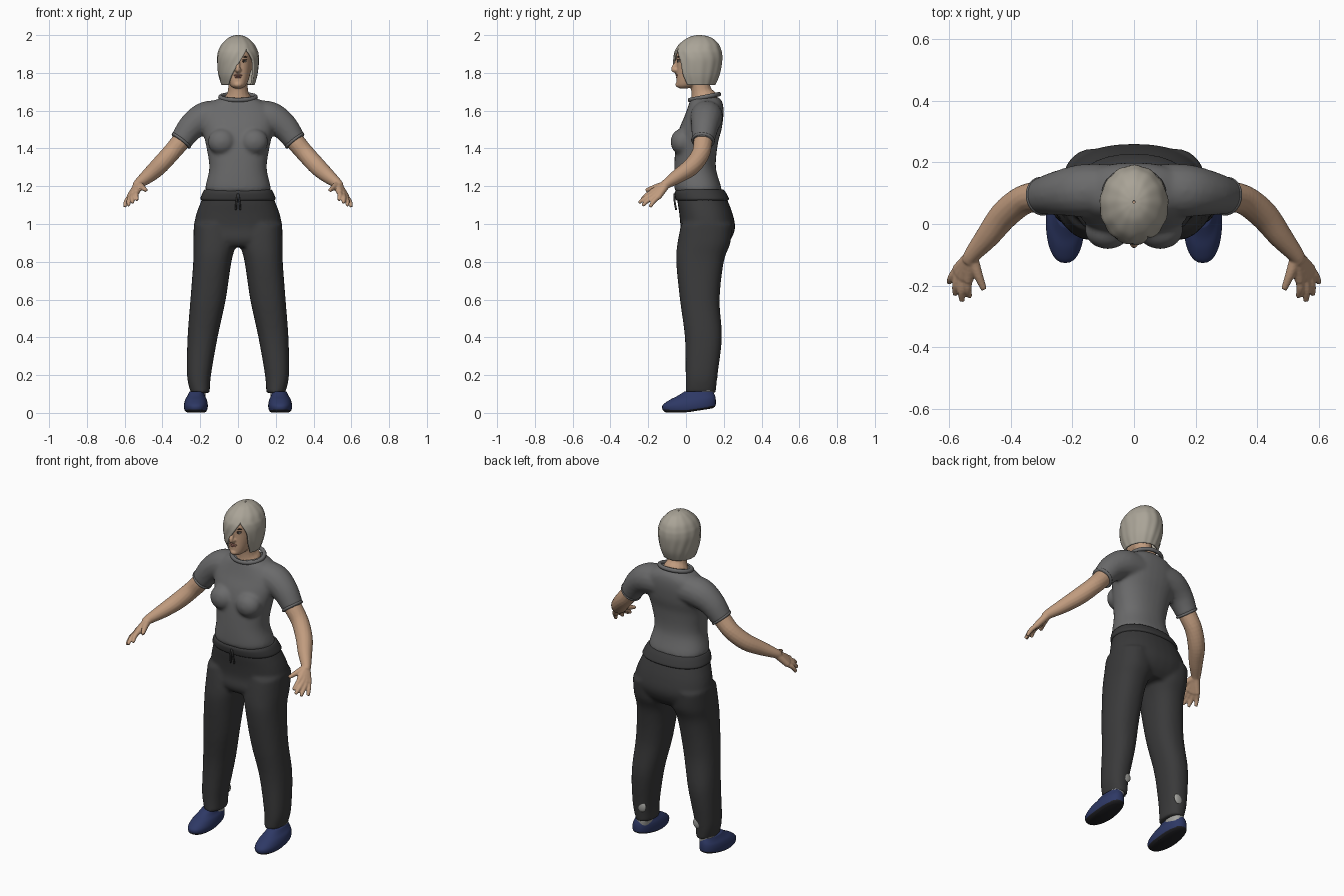
import bpy, bmesh, math
from mathutils import Vector, Matrix

cube = bpy.data.objects.get("Cube")
if cube:
    bpy.data.objects.remove(cube)


def material(name, rgb):
    m = bpy.data.materials.new(name)
    m.use_nodes = True
    m.diffuse_color = (*rgb, 1)
    m.node_tree.nodes["Principled BSDF"].inputs["Base Color"].default_value = (*rgb, 1)
    return m


SKIN = material("skin", (.53, .33, .21))
SHIRT = material("grey shirt", (.145, .145, .147))
TROUSERS = material("charcoal trousers", (.042, .042, .043))
HAIR = material("ash blonde hair", (.40, .37, .31))
SHOE = material("navy shoe", (.027, .04, .13))
SOLE = material("dark sole", (.015, .015, .018))
SOCK = material("light grey sock", (.36, .36, .34))
LIPS = material("lips", (.38, .17, .13))
WHITE = material("eye white", (.6, .57, .52))
DARK = material("dark brown", (.03, .02, .015))


def resample(rows, n=5):
    """Smooth spline through rows of numbers."""
    out = []
    for i in range(len(rows) - 1):
        p = [rows[min(max(i + k, 0), len(rows) - 1)] for k in (-1, 0, 1, 2)]
        for j in range(n):
            t = j / n
            out.append([b + .5 * t * (c - a + t * (2*a - 5*b + 4*c - d + t * (3*(b - c) + d - a)))
                        for a, b, c, d in zip(*p)])
    return out + [list(rows[-1])]


def skin_rings(bm, rings, caps=True, closed=True):
    rings = [[bm.verts.new(p) for p in r] for r in rings]
    n = len(rings[0])
    for a, b in zip(rings, rings[1:]):
        for i in range(n if closed else n - 1):
            j = (i + 1) % n
            bm.faces.new((a[i], a[j], b[j], b[i]))
    if caps:
        bm.faces.new(rings[0][::-1])
        bm.faces.new(rings[-1])


def loft(bm, rows, s=1, sides=32):
    """Rows: z, x0, x1, y0, y1 of rounded horizontal sections."""
    rings = []
    for z, x0, x1, y0, y1 in resample(rows):
        ring = []
        for i in range(sides):
            a = math.tau * i / sides
            c, d = [math.copysign(abs(v) ** .87, v) for v in (math.cos(a), math.sin(a))]
            ring.append((s * ((x0 + x1) + (x1 - x0) * c) / 2, (y0 + y1 + (y1 - y0) * d) / 2, z))
        rings.append(ring)
    skin_rings(bm, rings)


def body(bm, rows):
    """Centred sections: z, half width, y0, y1."""
    loft(bm, [(z, -w, w, a, b) for z, w, a, b in rows])


def tube(bm, rows, s=1, sides=16):
    """Rows: x, y, z, radius along a limb."""
    pts = resample(rows)
    rings = []
    for i, (x, y, z, r) in enumerate(pts):
        d = Vector(pts[min(i + 1, len(pts) - 1)][:3]) - Vector(pts[max(i - 1, 0)][:3])
        q = d.to_track_quat('Z', 'Y')
        ring = []
        for k in range(sides):
            a = math.tau * k / sides
            v = Vector((x, y, z)) + q @ Vector((r * math.cos(a), r * math.sin(a), 0))
            ring.append((s * v.x, v.y, v.z))
        rings.append(ring)
    skin_rings(bm, rings)


def ball(bm, loc, size):
    bmesh.ops.create_uvsphere(bm, u_segments=20, v_segments=12, radius=1,
                              matrix=Matrix.Translation(loc) @ Matrix.Diagonal((*size, 1)))


def finish(bm, name, mat, voxel=0, smooth=3):
    bmesh.ops.recalc_face_normals(bm, faces=bm.faces)
    me = bpy.data.meshes.new(name)
    bm.to_mesh(me)
    bm.free()
    me.materials.append(mat)
    for p in me.polygons:
        p.use_smooth = True
    ob = bpy.data.objects.new(name, me)
    bpy.context.collection.objects.link(ob)
    if voxel:
        m = ob.modifiers.new("Blend", 'REMESH')
        m.mode, m.voxel_size, m.use_smooth_shade = 'VOXEL', voxel, True
        m = ob.modifiers.new("Soften", 'SMOOTH')
        m.iterations = smooth
    return ob


def ring(name, mat, loc, direction, major, minor, squash=1):
    bpy.ops.mesh.primitive_torus_add(major_segments=40, minor_segments=10,
                                     major_radius=major, minor_radius=minor, location=loc)
    ob = bpy.context.object
    ob.name = name
    ob.rotation_euler = Vector(direction).to_track_quat('Z', 'Y').to_euler()
    ob.scale.y = squash
    ob.data.materials.append(mat)
    bpy.ops.object.shade_smooth()


SIDES = ((1, "left"), (-1, "right"))

# Shirt: torso, bust and sleeves blended together
bm = bmesh.new()
body(bm, [(1.17, .168, -.055, .19), (1.2, .172, -.062, .185), (1.3, .152, -.062, .158),
          (1.42, .17, -.055, .168), (1.5, .19, -.037, .188), (1.57, .2, -.008, .198),
          (1.62, .17, .01, .198), (1.65, .13, .02, .19), (1.67, .09, .03, .175)])
for s, side in SIDES:
    ball(bm, (s * .085, -.02, 1.435), (.075, .062, .07))
    tube(bm, [(.08, .11, 1.57, .085), (.17, .108, 1.562, .086), (.245, .1, 1.515, .073),
              (.305, .09, 1.435, .059)], s)
finish(bm, "shirt", SHIRT, .01, 5)
ring("collar", SHIRT, (0, .098, 1.672), (0, -.2, 1), .093, .012, .86)
for s, side in SIDES:
    ring(side + "_sleeve_cuff", SHIRT, (s * .3, .09, 1.442), (s * .6, -.1, -.75), .055, .008)

# Trousers: hips and legs blended together
bm = bmesh.new()
body(bm, [(1.175, .172, -.045, .195), (1.12, .196, -.045, .222), (1.05, .222, -.035, .248),
          (.98, .234, -.03, .26), (.92, .23, -.04, .238), (.88, .2, -.02, .2)])
for s, side in SIDES:
    loft(bm, [(1., .03, .234, -.025, .245), (.9, .012, .237, -.045, .235), (.8, .035, .237, -.052, .2),
              (.6, .065, .252, -.032, .178), (.4, .108, .267, -.006, .19),
              (.2, .143, .27, -.002, .167), (.105, .15, .25, -.002, .157)], s)
finish(bm, "trousers", TROUSERS, .011, 4)
bm = bmesh.new()
body(bm, [(1.125, .192, -.05, .222), (1.135, .199, -.056, .227), (1.165, .188, -.06, .212),
          (1.182, .178, -.05, .198)])
finish(bm, "waistband", TROUSERS)
bm = bmesh.new()
for s, side in SIDES:
    tube(bm, [(0, -.06, 1.16, .006), (.008, -.06, 1.12, .005), (.012, -.052, 1.075, .005)], s)
finish(bm, "drawstring", TROUSERS)

# Arms with hands
palm_start = (.525, -.1, 1.215, .022)
knuckles = [(.538, -.183, 1.166), (.555, -.175, 1.155), (.567, -.163, 1.147), (.575, -.148, 1.142)]
tips = [(.533, -.236, 1.125), (.558, -.25, 1.112), (.58, -.23, 1.097), (.6, -.19, 1.09)]
for s, side in SIDES:
    bm = bmesh.new()
    tube(bm, [(.25, .1, 1.51, .05), (.305, .09, 1.435, .05), (.36, .077, 1.37, .048),
              (.42, .03, 1.305, .047), (.475, -.04, 1.255, .039), (.525, -.1, 1.215, .027),
              (.535, -.12, 1.2, .024)], s)
    for k, t in zip(knuckles, tips):
        tube(bm, [palm_start, (*k, .017)], s)
        mid = Vector(k).lerp(Vector(t), .5) + Vector((.004, -.003, .004))
        tube(bm, [(*k, .014), (*mid, .0125), (*t, .009)], s)
    tube(bm, [(.525, -.11, 1.208, .02), (.508, -.16, 1.195, .016), (.487, -.212, 1.178, .01)], s)
    finish(bm, side + "_arm", SKIN, .005, 2)

# Shoes, socks and the worn patch at each calf
for s, side in SIDES:
    bm = bmesh.new()
    loft(bm, [(.002, .175, .27, -.105, .14), (.014, .163, .283, -.122, .155),
              (.04, .16, .286, -.124, .158), (.068, .165, .28, -.088, .157),
              (.09, .175, .268, -.045, .153), (.112, .18, .258, -.01, .145)], s)
    for v in bm.verts:
        v.co.z += max(0, v.co.y) * .16 * max(0, 1 - v.co.z / .1)
    shoe = finish(bm, side + "_shoe", SHOE)
    shoe.data.materials.append(SOLE)
    for p in shoe.data.polygons:
        p.material_index = int(p.normal.z < -.35)
    bm = bmesh.new()
    loft(bm, [(.06, .175, .255, .03, .145), (.1, .172, .252, .03, .149), (.14, .175, .25, .03, .148)], s)
    finish(bm, side + "_sock", SOCK)
    bm = bmesh.new()
    ball(bm, (s * .187, .156, .2), (.03, .011, .032))
    finish(bm, side + "_calf_patch", SOCK)

# Head, nose and neck
bm = bmesh.new()
body(bm, [(1.718, .02, -.035, .01), (1.732, .04, -.048, .06), (1.76, .055, -.05, .11),
          (1.8, .066, -.049, .14), (1.85, .074, -.048, .16), (1.9, .074, -.05, .165),
          (1.95, .06, -.025, .14), (1.972, .03, .02, .1)])
tube(bm, [(0, -.042, 1.875, .009), (0, -.056, 1.845, .01), (0, -.067, 1.82, .013), (0, -.05, 1.808, .012)])
ball(bm, (0, -.04, 1.738), (.022, .016, .016))
tube(bm, [(0, .1, 1.63, .08), (0, .092, 1.67, .07), (0, .08, 1.71, .053), (0, .065, 1.8, .052)])
for s, side in SIDES:
    ball(bm, (s * .011, -.054, 1.816), (.009, .01, .008))
    ball(bm, (s * .074, .05, 1.845), (.012, .018, .03))
finish(bm, "head", SKIN, .005, 2)

# Face details
bm = bmesh.new()
ball(bm, (0, -.044, 1.787), (.024, .011, .006))
ball(bm, (0, -.043, 1.777), (.02, .011, .006))
finish(bm, "lips", LIPS)
for s, side in SIDES:
    for part, mat, loc, size in (
            ("eye", WHITE, (.03, -.036, 1.862), (.014, .01, .006)),
            ("iris", DARK, (.029, -.042, 1.862), (.006, .006, .006)),
            ("eyelid", DARK, (.031, -.036, 1.869), (.017, .011, .003)),
            ("eyebrow", DARK, (.031, -.037, 1.885), (.019, .01, .004))):
        bm = bmesh.new()
        ball(bm, (s * loc[0], *loc[1:]), size)
        finish(bm, side + "_" + part, mat)

# Bob hair: a strip wrapped round the head, open at the face with a swept fringe
rows = [(1.735, .088, -.035, .155, 1., -.6), (1.79, .103, -.06, .178, .9, -.32),
        (1.86, .111, -.067, .19, .8, .09), (1.9, .108, -.064, .19, .62, .32),
        (1.925, .1, -.054, .184, .47, .46), (1.955, .083, -.032, .17, .5, .5),
        (1.985, .051, .008, .137, .5, .5), (1.997, .024, .042, .1, .5, .5), (2., .004, .066, .076, .5, .5)]
rings = []
for z, w, y0, y1, left, right in resample(rows):
    right = min(left, right)
    line = []
    for i in range(73):
        a = left + (right + math.tau - left) * i / 72
        r = 1 + .012 * math.cos(i * math.tau / 6)
        line.append((w * r * math.sin(a), (y0 + y1) / 2 - (y1 - y0) / 2 * r * math.cos(a), z))
    rings.append(line)
bm = bmesh.new()
skin_rings(bm, rings, caps=False, closed=False)
bmesh.ops.remove_doubles(bm, verts=bm.verts, dist=.0004)
hair = finish(bm, "hair", HAIR)
m = hair.modifiers.new("Thickness", 'SOLIDIFY')
m.thickness, m.offset = .01, -1
